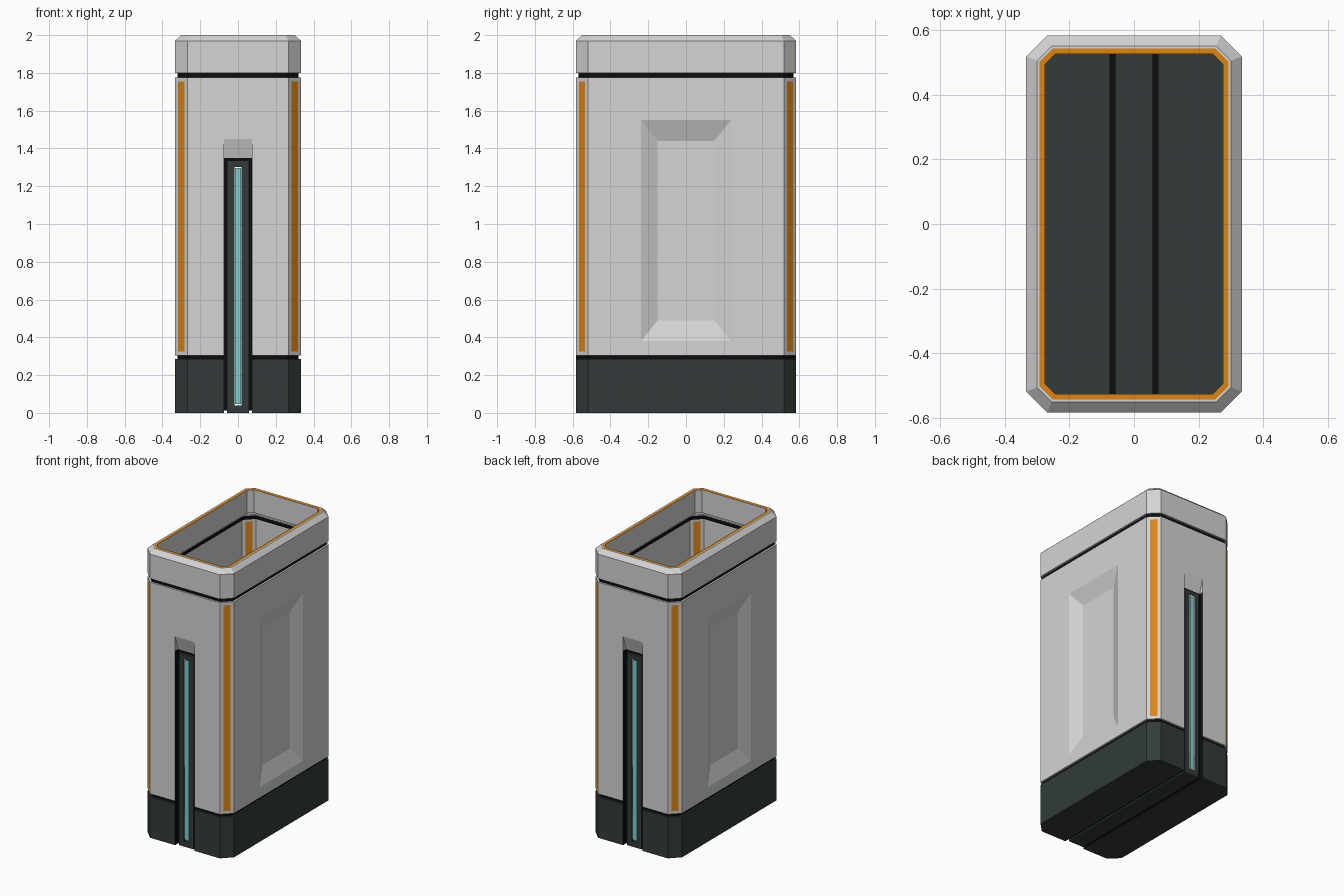
import bpy, bmesh
from mathutils import Vector

cube = bpy.data.objects.get("Cube")
if cube:
    bpy.data.objects.remove(cube, do_unlink=True)

X, Y, C = 0.333, 0.583, 0.065      # half width, half depth, corner chamfer
W, P = 0.075, 0.057                # half widths of end channel and of its plate
DEEP = 0.03                        # channel recess
LOW, HIGH = 0.305, 1.775           # body bottom and top
CENTRE = Vector((0, 0, 1))


def material(name, r, g, b):
    m = bpy.data.materials.new(name)
    m.use_nodes = True
    m.diffuse_color = (r, g, b, 1)
    node = next(n for n in m.node_tree.nodes if n.type == 'BSDF_PRINCIPLED')
    node.inputs["Base Color"].default_value = (r, g, b, 1)
    node.inputs["Roughness"].default_value = 0.6
    return m


GREY = material("light grey", 0.66, 0.66, 0.66)
DARK = material("dark slate", 0.032, 0.044, 0.041)
BLACK = material("seam black", 0.004, 0.004, 0.004)
ORANGE = material("orange", 0.73, 0.235, 0.007)
CYAN = material("pale cyan", 0.205, 0.645, 0.66)


class Part:
    """Collects faces, turned away from the model's centre unless flipped."""

    def __init__(self, name, *mats):
        self.name, self.mats, self.bm = name, mats, bmesh.new()

    def face(self, pts, mat, flip=False):
        f = self.bm.faces.new([self.bm.verts.new(p) for p in pts])
        f.material_index = self.mats.index(mat)
        f.normal_update()
        outward = f.normal.dot(f.calc_center_median() - CENTRE) > 0
        if outward == flip:
            f.normal_flip()

    def bridge(self, a, b, mat, closed=True, skip=(), flip=False):
        n = len(a)
        for i in range(n if closed else n - 1):
            if i not in skip:
                j = (i + 1) % n
                self.face((a[i], a[j], b[j], b[i]), mat, flip)

    def finish(self):
        bmesh.ops.remove_doubles(self.bm, verts=self.bm.verts, dist=0.0001)
        me = bpy.data.meshes.new(self.name)
        self.bm.to_mesh(me)
        self.bm.free()
        for m in self.mats:
            me.materials.append(m)
        ob = bpy.data.objects.new(self.name, me)
        bpy.context.collection.objects.link(ob)


def ring(d, z):
    """Chamfered rectangle inset by d; edges 1 and 7 span the channels."""
    x, y, c = X - d, Y - d, C - 0.586 * d
    half = [(-x + c, -y), (-W, -y), (W, -y), (x - c, -y), (x, -y + c), (x, y - c)]
    return [(s * px, s * py, z) for s in (1, -1) for px, py in half]


def turn(pts, s):
    return [(s * x, s * y, z) for x, y, z in pts]


def rect_x(x, y, z0, z1):
    return [(x, -y, z0), (x, y, z0), (x, y, z1), (x, -y, z1)]


def rect_y(y, x, z0, z1):
    return [(-x, y, z0), (x, y, z0), (x, y, z1), (-x, y, z1)]


def u_path(x, d, bottom, top):
    """Runs down one end, under the bottom and up the other end."""
    y = Y - d
    return [(x, -y, top), (x, -y, bottom), (x, y, bottom), (x, y, top)]


CHANNELS = (1, 7)

# base: walls, lip and split bottom
base = Part("base", DARK)
base.bridge(ring(0, 0), ring(0, 0.285), DARK, skip=CHANNELS)
base.bridge(ring(0, 0.285), ring(0.013, 0.285), DARK, skip=CHANNELS)
foot = ring(0, 0)
base.face(foot[2:8], DARK)
base.face(foot[8:] + foot[:2], DARK)
base.finish()

# recessed seams below and above the body
seam = Part("lower_seam", BLACK)
seam.bridge(ring(0.013, 0.285), ring(0.013, LOW), BLACK, skip=CHANNELS)
seam.finish()
seam = Part("upper_seam", BLACK)
seam.bridge(ring(0.013, HIGH), ring(0.013, 1.8), BLACK)
seam.finish()

# body shell: notched ends, recessed side panels, corner strips
body = Part("body", GREY, ORANGE)
body.bridge(ring(0, LOW), ring(0.013, LOW), GREY, skip=CHANNELS)
body.bridge(ring(0, HIGH), ring(0.013, HIGH), GREY)
e = X - C
for s in (1, -1):
    body.face(turn([(-e, -Y, LOW), (-W, -Y, LOW), (-W, -Y, 1.45), (W, -Y, 1.45),
                    (W, -Y, LOW), (e, -Y, LOW), (e, -Y, HIGH), (-e, -Y, HIGH)], s), GREY)
    # ramp running into the channel
    body.face(turn([(-W, -Y, 1.45), (W, -Y, 1.45),
                    (W, DEEP - Y, 1.35), (-W, DEEP - Y, 1.35)], s), GREY)
    for x in (-W, W):
        body.face(turn([(x, -Y, 1.45), (x, -Y, 1.35), (x, DEEP - Y, 1.35)], s), GREY, True)
    # side panel
    outer = turn(rect_x(X, 0.238, 0.38, 1.55), s)
    inner = turn(rect_x(X - 0.04, 0.15, 0.49, 1.44), s)
    body.bridge(turn(rect_x(X, Y - C, LOW, HIGH), s), outer, GREY)
    body.bridge(outer, inner, GREY)
    body.face(inner, GREY)
    # corner strips
    for m in (1, -1):
        a, b = Vector((m * e, -Y, 0)), Vector((m * X, C - Y, 0))

        def corner(t, gap):
            p, q = a.lerp(b, t), a.lerp(b, 1 - t)
            return turn([(p.x, p.y, LOW + gap), (q.x, q.y, LOW + gap),
                         (q.x, q.y, HIGH - gap), (p.x, p.y, HIGH - gap)], s)

        body.bridge(corner(0, 0), corner(0.25, 0.02), GREY)
        body.face(corner(0.25, 0.02), ORANGE)
body.finish()

# bevelled rim with orange inner edge
rim = Part("rim", GREY, ORANGE)
rim.bridge(ring(0.013, 1.8), ring(0, 1.8), GREY, flip=True)
rim.bridge(ring(0, 1.8), ring(0, 1.97), GREY)
rim.bridge(ring(0, 1.97), ring(0.033, 2), GREY)
rim.bridge(ring(0.033, 2), ring(0.041, 2), GREY)
rim.bridge(ring(0.041, 2), ring(0.058, 2), ORANGE)
rim.bridge(ring(0.058, 2), ring(0.058, 1.84), GREY, flip=True)
rim.finish()

# black channel either side of the plate
channel = Part("channel", BLACK)
for s in (1, -1):
    floor = u_path(s * W, DEEP, 0.012, 1.35)
    channel.bridge(floor, u_path(s * P, DEEP, 0.012, 1.35), BLACK, closed=False)
    channel.bridge(floor, u_path(s * W, 0, 0, 1.35), BLACK, closed=False, flip=True)
    channel.face(turn(rect_y(DEEP - Y, P, 1.335, 1.35), s), BLACK)
channel.finish()

# slotted plate wrapping both ends and the bottom
R = 0.015
plate = Part("channel_plate", DARK)
for s in (1, -1):
    plate.bridge(u_path(s * P, R, 0, 1.335), u_path(s * P, DEEP, 0.012, 1.335),
                 DARK, closed=False)
    plate.bridge(turn(rect_y(R - Y, P, 0, 1.335), s),
                 turn(rect_y(R - Y, 0.019, 0.04, 1.303), s), DARK)
    plate.face(turn([(-P, R - Y, 1.335), (P, R - Y, 1.335),
                     (P, DEEP - Y, 1.335), (-P, DEEP - Y, 1.335)], s), DARK)
plate.face([(-P, R - Y, 0), (P, R - Y, 0), (P, Y - R, 0), (-P, Y - R, 0)], DARK)
plate.finish()

# light bars floating in the slots
for s, name in ((1, "front_light_bar"), (-1, "back_light_bar")):
    bar = Part(name, CYAN)
    bar.face(turn(rect_y(R + 0.003 - Y, 0.015, 0.046, 1.297), s), CYAN)
    bar.finish()
